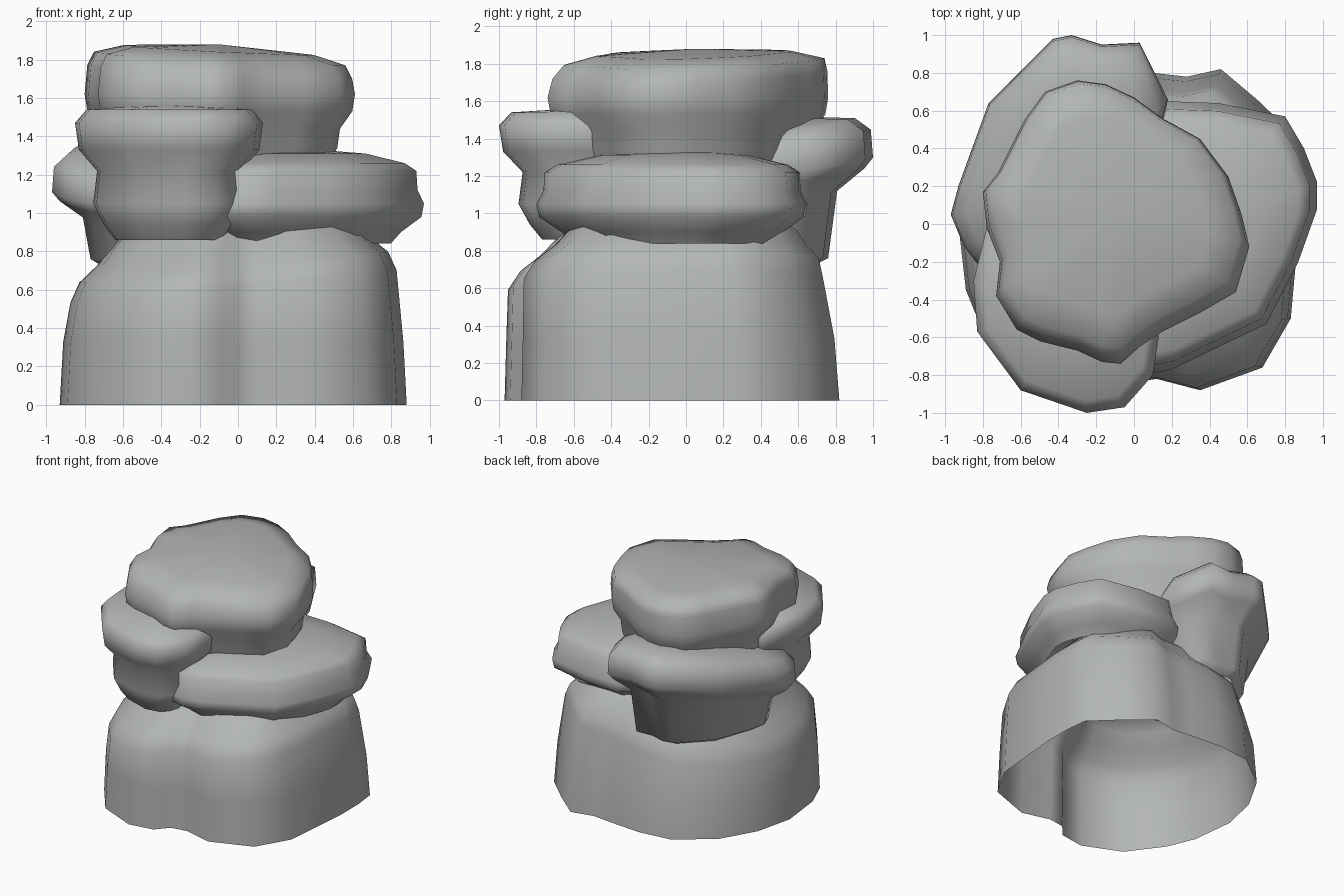
import bpy, bmesh, math

# Plain dark stone
stone = bpy.data.materials.new("stone")
stone.diffuse_color = (.45, .47, .465, 1)


def rock(name, outline, pivot, layers, peak, tilt=(0, 0)):
    """Loft one outline through layers of (z, scale, tilt amount, y shift); close the top with a low fan."""
    bm = bmesh.new()
    px, py = pivot
    rings = []
    for z, s, t, dy in layers:
        ring = []
        for x, y in outline:
            X, Y = px + (x - px) * s, py + (y - py) * s + dy
            ring.append(bm.verts.new((X, Y, z + t * (tilt[0] * X + tilt[1] * Y))))
        rings.append(ring)
    n = len(outline)
    for a, b in zip(rings, rings[1:]):
        for i in range(n):
            j = (i + 1) % n
            bm.faces.new((a[i], a[j], b[j], b[i]))
    tip = bm.verts.new((px, py, peak))
    for i in range(n):
        bm.faces.new((rings[-1][i], rings[-1][(i + 1) % n], tip))
    mesh = bpy.data.meshes.new(name)
    bm.to_mesh(mesh)
    bm.free()
    mesh.materials.append(stone)
    ob = bpy.data.objects.new(name, mesh)
    bpy.context.collection.objects.link(ob)
    bpy.ops.object.select_all(action='DESELECT')
    ob.select_set(True)
    bpy.context.view_layer.objects.active = ob
    bpy.ops.object.shade_smooth_by_angle(angle=math.radians(65))
    return ob


# Base boulder, open underneath, with a crease down the front
rock("base_rock",
     [(.88, .05), (.88, .28), (.86, .46), (.65, .66), (.46, .82), (.28, .78), (.1, .8), (-.15, .82),
      (-.42, .79), (-.7, .58), (-.86, .3), (-.93, 0), (-.89, -.35), (-.8, -.57), (-.6, -.84),
      (-.3, -.97), (-.1, -.94), (-.01, -.84), (.12, -.82), (.35, -.88), (.68, -.76), (.83, -.5)],
     (0, 0),
     [(0, 1, 0, 0), (.33, .98, 0, -.01), (.62, .94, 1, -.04), (.72, .89, 1, -.02),
      (.8, .79, 1, -.01), (.88, .72, 1, 0), (.93, .65, .5, 0)],
     .95, (.1, 0))

# Wide slab on the right
rock("right_slab",
     [(.97, .08), (.97, .22), (.9, .4), (.8, .57), (.45, .64), (.17, .65), (-.2, .4), (-.3, -.4),
      (-.18, -.74), (.05, -.8), (.2, -.77), (.47, -.64), (.7, -.53), (.87, -.2)],
     (.3, -.05),
     [(.84, .74, 0, 0), (.9, .82, 0, 0), (.98, .98, 0, 0), (1.05, 1, 0, 0), (1.12, .95, 0, 0),
      (1.22, .94, 0, 0), (1.26, .85, 0, 0), (1.31, .55, 0, 0)], 1.34)

# Ledge wrapping the left and back, rising towards the back
rock("rear_ledge",
     [(-.97, .05), (-.9, -.12), (-.8, -.25), (-.3, -.4), (0, 0), (.1, .3), (.18, .66),
      (.03, .96), (-.17, .95), (-.33, 1), (-.43, .98), (-.77, .64), (-.93, .2)][::-1],
     (-.3, .2),
     [(.72, .6, 0, 0), (.76, .7, 0, 0), (.96, .76, .9, 0), (1.05, .94, .9, 0), (1.1, 1, .9, 0),
      (1.23, .985, 1, 0), (1.29, .88, 1.1, 0), (1.34, .65, 1.1, 0)], 1.45, (0, .22))

# Ledge at the front left with a tapered neck below it
rock("front_ledge",
     [(-.75, .1), (-.85, -.3), (-.83, -.57), (-.6, -.88), (-.25, -1), (-.05, -.97),
      (.1, -.8), (.13, -.6), (.1, -.2), (-.2, .1)],
     (-.35, -.45),
     [(.86, .58, 0, 0), (.94, .7, 0, 0), (1.05, .81, 0, 0), (1.22, .77, 0, 0),
      (1.33, .96, 0, 0), (1.47, 1, 0, 0), (1.54, .88, 0, 0)], 1.57)

# Cap stone
rock("cap_rock",
     [(.61, -.12), (.57, .05), (.5, .25), (.35, .45), (.15, .56), (0, .67), (-.15, .74),
      (-.3, .76), (-.47, .7), (-.58, .55), (-.72, .27), (-.8, .17), (-.78, -.02), (-.71, -.2),
      (-.73, -.38), (-.62, -.56), (-.5, -.62), (-.3, -.67), (-.17, -.73), (-.07, -.74),
      (.03, -.65), (.15, -.57), (.35, -.47), (.54, -.36)],
     (-.1, .05),
     [(1.25, .8, 0, 0), (1.34, .87, 0, 0), (1.44, .89, 0, 0), (1.53, .98, 0, 0),
      (1.62, 1, 0, 0), (1.73, .98, 1, .01), (1.8, .93, 1, .03), (1.845, .7, 1, .02)],
     1.88, (-.05, .02))
